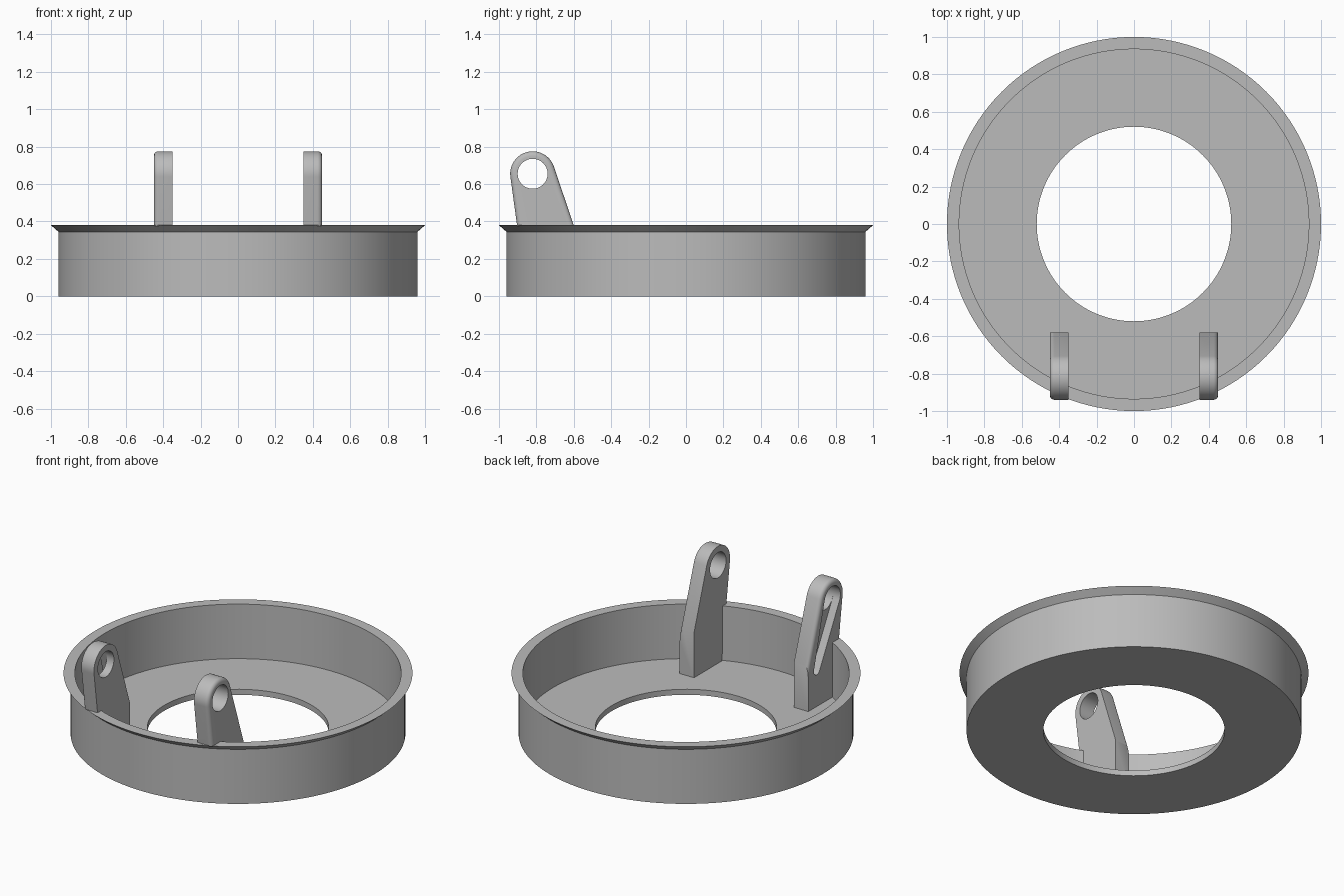
import bpy, bmesh
from math import radians, cos, sin, tau
from mathutils import Vector

cube = bpy.data.objects.get("Cube")
if cube:
    bpy.data.objects.remove(cube, do_unlink=True)

GREY = (0.5, 0.5, 0.5, 1)
grey = bpy.data.materials.new("plain_grey")
grey.use_nodes = True
grey.diffuse_color = GREY
grey.node_tree.nodes["Principled BSDF"].inputs["Base Color"].default_value = GREY


def finish(bm, name):
    bmesh.ops.recalc_face_normals(bm, faces=bm.faces)
    mesh = bpy.data.meshes.new(name)
    bm.to_mesh(mesh)
    bm.free()
    mesh.materials.append(grey)
    ob = bpy.data.objects.new(name, mesh)
    bpy.context.collection.objects.link(ob)
    return ob


def revolve(name, profile, steps=128):
    """Turn a closed (radius, z) profile around the z axis."""
    bm = bmesh.new()
    verts = [bm.verts.new((r, 0, z)) for r, z in profile]
    edges = [bm.edges.new((verts[i - 1], v)) for i, v in enumerate(verts)]
    bmesh.ops.spin(bm, geom=verts + edges, cent=(0, 0, 0), axis=(0, 0, 1),
                   angle=tau, steps=steps, use_merge=True)
    bmesh.ops.remove_doubles(bm, verts=bm.verts, dist=1e-5)
    return finish(bm, name)


def arc(y, z, r, a0, a1, n):
    angles = [radians(a0 + (a1 - a0) * i / n) for i in range(n + 1)]
    return [(y + r * cos(a), z + r * sin(a)) for a in angles]


def prism(name, outline, x0, x1, round_above=None):
    """Extrude a (y, z) outline along x, rounding the x1 edge above a height."""
    bm = bmesh.new()
    face = bm.faces.new([bm.verts.new((x0, y, z)) for y, z in outline])
    out = bmesh.ops.extrude_face_region(bm, geom=[face])
    far = [g for g in out["geom"] if isinstance(g, bmesh.types.BMVert)]
    bmesh.ops.translate(bm, verts=far, vec=Vector((x1 - x0, 0, 0)))
    if round_above is not None:
        rim = [e for e in bm.edges
               if all(abs(v.co.x - x1) < 1e-5 for v in e.verts)
               and max(v.co.z for v in e.verts) > round_above]
        bmesh.ops.bevel(bm, geom=rim, offset=0.025, segments=5, profile=0.5,
                        affect='EDGES', clamp_overlap=True)
    return finish(bm, name)


def boolean(ob, cutter, operation):
    mod = ob.modifiers.new("cut", 'BOOLEAN')
    mod.object, mod.operation, mod.solver = cutter, operation, 'EXACT'
    bpy.context.view_layer.objects.active = ob
    bpy.ops.object.modifier_apply(modifier=mod.name)
    bpy.data.objects.remove(cutter, do_unlink=True)


# Shallow tray with a round opening and a flared rim
tray = revolve("tray_ring", [(0.52, 0), (0.96, 0), (0.96, 0.345), (1, 0.38),
                             (0.935, 0.38), (0.935, 0.035), (0.52, 0.035)])
parts = [tray]

# Pair of upright hinge lugs, rounded on their outer edges
EYE = (-0.82, 0.655)
lug_outline = arc(*EYE, 0.12, 18.7, 188, 28) + [(-0.854, 0.02), (-0.58, 0.02), (-0.58, 0.32)]
for side, name in ((1, "left_lug"), (-1, "right_lug")):
    lug = prism(name, lug_outline, 0.35 * side, 0.45 * side, round_above=0.33)
    # Keep the lug foot within the tray wall
    envelope = revolve("lug_envelope", [(0.3, 0.01), (0.95, 0.01), (0.95, 0.345), (0.99, 0.376),
                                        (1.2, 0.376), (1.2, 1), (0.3, 1)])
    boolean(lug, envelope, 'INTERSECT')
    # Pin hole
    hole = prism("hole_cutter", arc(*EYE, 0.08, 0, 352.5, 47), 0.2 * side, 0.6 * side)
    boolean(lug, hole, 'DIFFERENCE')
    # Tapered lead-in groove on the outer face of one lug
    if side < 0:
        groove = (arc(*EYE, 0.0802, 15.3, 208.7, 24)
                  + arc(-0.665, 0.265, 0.03, -151.3, 15.3, 12))
        boolean(lug, prism("groove_cutter", groove, -0.4, -0.6), 'DIFFERENCE')
    parts.append(lug)

# Smooth curved surfaces, crisp corners
bpy.ops.object.select_all(action='DESELECT')
for ob in parts:
    ob.select_set(True)
bpy.context.view_layer.objects.active = tray
bpy.ops.object.shade_smooth_by_angle(angle=radians(30))
